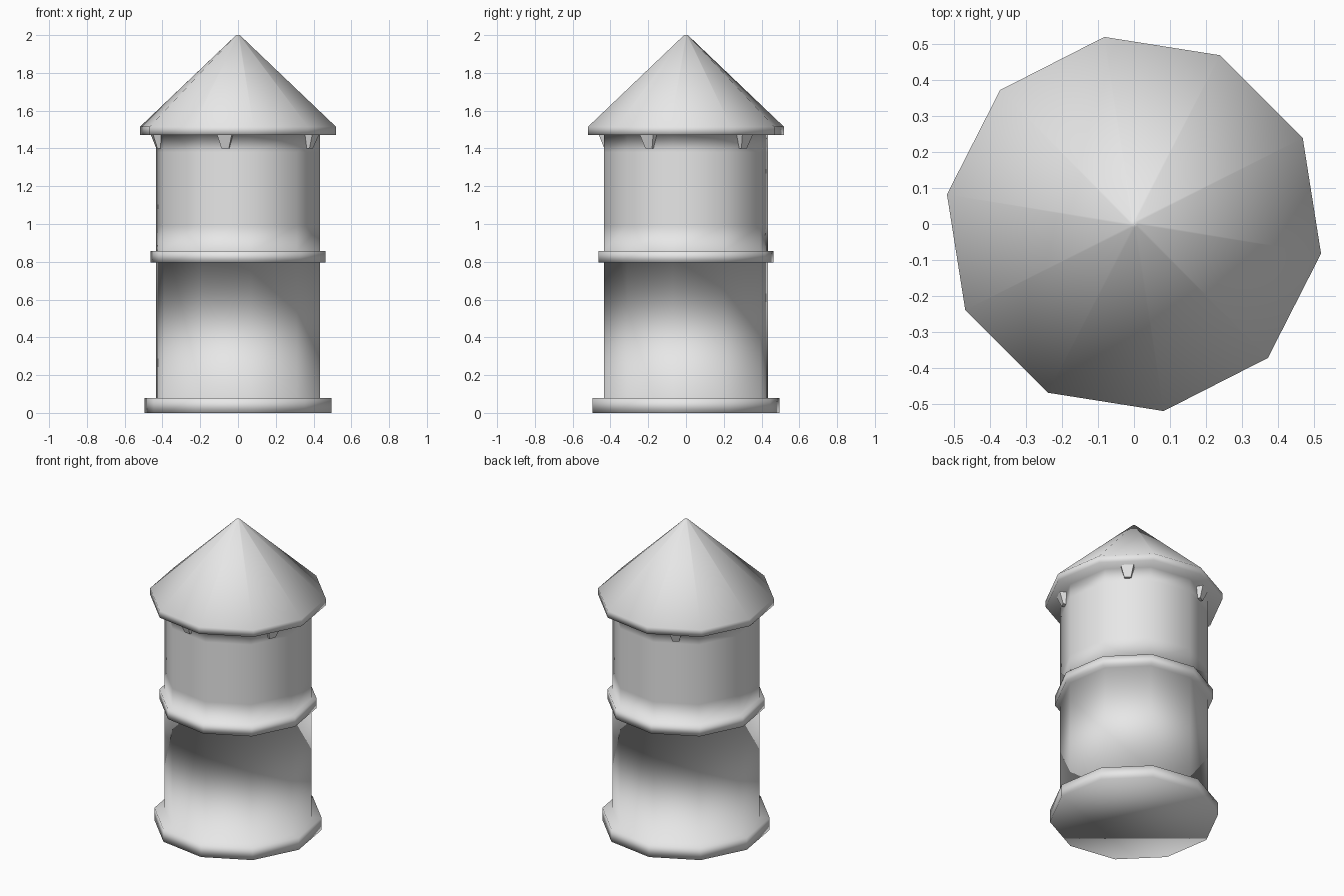
import bpy, bmesh, math

if "Cube" in bpy.data.objects:
    bpy.data.objects.remove(bpy.data.objects["Cube"])

SIDES = 10
TURN = math.radians(27)          # rotation of the ten-sided plan

stone = bpy.data.materials.new("light grey")
stone.diffuse_color = (0.8, 0.8, 0.8, 1)
stone.use_nodes = True
stone.node_tree.nodes["Principled BSDF"].inputs["Base Color"].default_value = stone.diffuse_color


def finish(name, bm, smooth):
    bmesh.ops.recalc_face_normals(bm, faces=bm.faces)
    mesh = bpy.data.meshes.new(name)
    bm.to_mesh(mesh)
    bm.free()
    mesh.materials.append(stone)
    for p in mesh.polygons:
        p.use_smooth = smooth
    obj = bpy.data.objects.new(name, mesh)
    bpy.context.collection.objects.link(obj)
    return obj


def lathe(name, profile):
    """Ten-sided turned solid from (radius, height) points, capped at both ends."""
    bm = bmesh.new()
    rings = []
    for r, z in profile:
        rings.append([bm.verts.new((r * math.cos(TURN + i * math.tau / SIDES),
                                    r * math.sin(TURN + i * math.tau / SIDES), z))
                      for i in range(SIDES)])
    for a, b in zip(rings, rings[1:]):
        for i in range(SIDES):
            j = (i + 1) % SIDES
            bm.faces.new((a[i], a[j], b[j], b[i]))
    bm.faces.new(rings[0])
    bm.faces.new(rings[-1])
    return finish(name, bm, True)


# Tower: base plinth, lower wall, band, upper wall, eaves and pointed roof
lathe("tower", [
    (0.50, 0.0), (0.50, 0.08),                     # plinth
    (0.44, 0.08), (0.44, 0.795),                   # lower wall
    (0.47, 0.795), (0.47, 0.858), (0.44, 0.858),   # band
    (0.44, 0.99), (0.44, 1.38), (0.44, 1.47),      # upper wall
    (0.525, 1.47), (0.525, 1.515),                 # eaves
    (0.01, 2.0),                                   # roof tip
])

# Eave brackets: tapered blocks on every second wall face
for k in range(5):
    ang = math.radians(45 + 72 * k)
    c, s = math.cos(ang), math.sin(ang)
    bm = bmesh.new()
    rings = []
    for z, half, outer in ((1.40, 0.02, 0.435), (1.475, 0.04, 0.462)):
        rings.append([bm.verts.new((r * c - t * s, r * s + t * c, z))
                      for r, t in ((0.40, -half), (outer, -half),
                                   (outer, half), (0.40, half))])
    low, top = rings
    for i in range(4):
        j = (i + 1) % 4
        bm.faces.new((low[i], low[j], top[j], top[i]))
    bm.faces.new(low)
    bm.faces.new(top)
    finish(f"eave_bracket_{k + 1}", bm, False)
